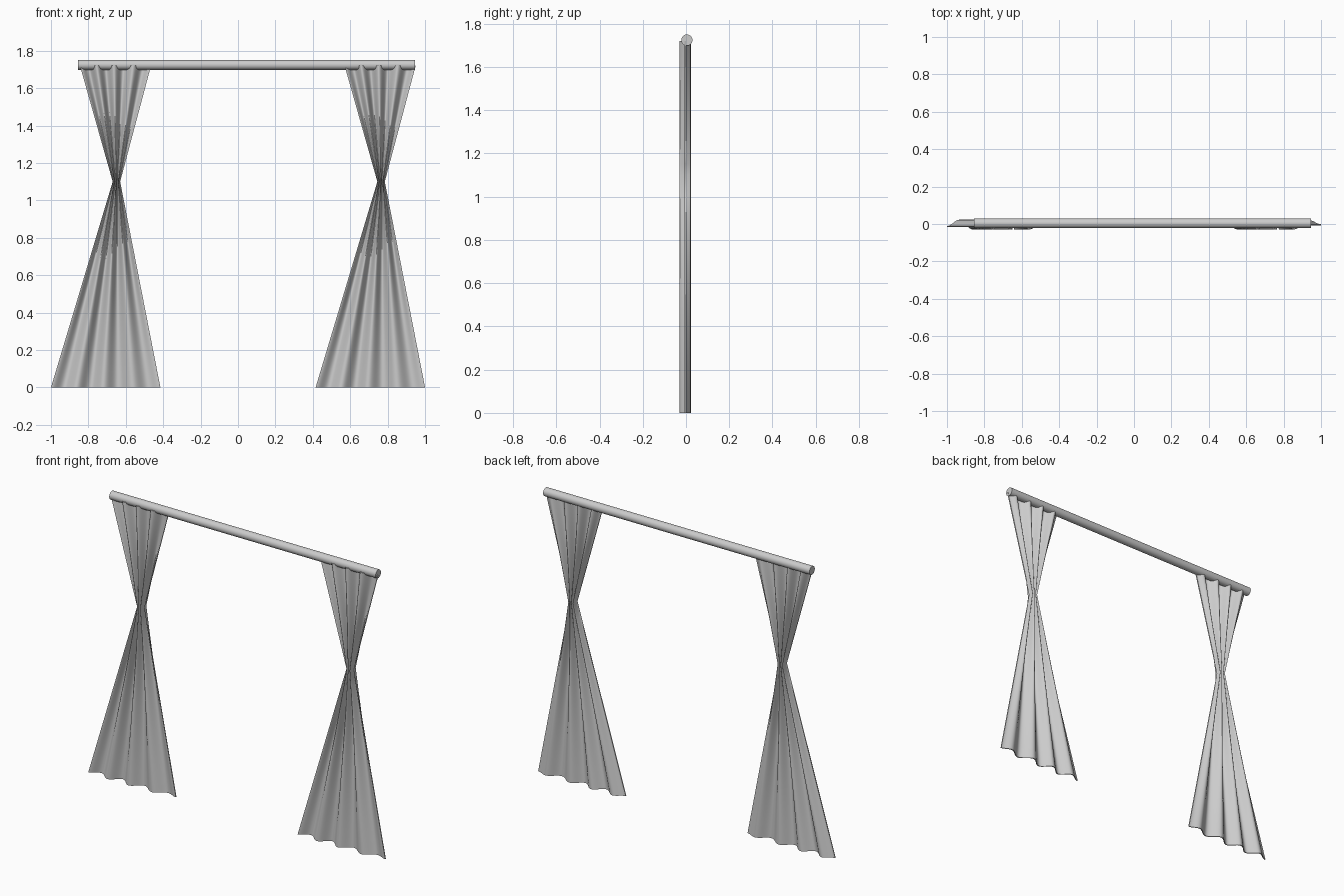
import bpy, bmesh, math

cube = bpy.data.objects.get("Cube")
if cube:
    bpy.data.objects.remove(cube, do_unlink=True)

# One plain grey for everything
grey = bpy.data.materials.new("plain_grey")
grey.use_nodes = True
color = (0.6, 0.6, 0.6, 1)
grey.diffuse_color = color
grey.node_tree.nodes["Principled BSDF"].inputs["Base Color"].default_value = color

# Fold crests and valleys across the cloth: (fraction of width, depth)
FOLDS = [(0, -.014), (.115, .02), (.235, -.026), (.36, .021), (.48, -.027),
         (.61, .02), (.75, -.026), (.89, .018), (1, -.004)]
# Straight outline of one curtain: (height, left edge, right edge)
OUTLINE = [(0, -1, -.415), (1.1, -.67, -.63), (1.72, -.845, -.465)]
COLUMNS, ROWS, HALF_THICK = 96, 12, .003


def fold_depth(f):
    for (a, ya), (b, yb) in zip(FOLDS, FOLDS[1:]):
        if f <= b:
            t = (1 - math.cos(math.pi * (f - a) / (b - a))) / 2
            return ya + (yb - ya) * t
    return FOLDS[-1][1]


def row_list():
    rows = []
    for low, high in zip(OUTLINE, OUTLINE[1:]):
        for i in range(ROWS):
            rows.append([p + (q - p) * i / ROWS for p, q in zip(low, high)])
    return rows + [list(OUTLINE[-1])]


# Pleated cloth gathered at a waist, as a thin closed sheet
def curtain(name, shift):
    bm = bmesh.new()
    loops = []
    for z, left, right in row_list():
        loop = []
        for side in (-1, 1):
            for i in range(COLUMNS + 1):
                f = i / COLUMNS if side < 0 else 1 - i / COLUMNS
                loop.append(bm.verts.new((left + (right - left) * f + shift,
                                          fold_depth(f) + side * HALF_THICK, z)))
        loops.append(loop)
    n = len(loops[0])
    for low, high in zip(loops, loops[1:]):
        for i in range(n):
            j = (i + 1) % n
            bm.faces.new((low[i], low[j], high[j], high[i]))
    # Hem and top edge
    for loop in (loops[0], loops[-1]):
        for i in range(COLUMNS):
            bm.faces.new((loop[i], loop[i + 1], loop[n - 2 - i], loop[n - 1 - i]))
    bmesh.ops.recalc_face_normals(bm, faces=bm.faces)
    mesh = bpy.data.meshes.new(name)
    bm.to_mesh(mesh)
    bm.free()
    obj = bpy.data.objects.new(name, mesh)
    bpy.context.collection.objects.link(obj)
    return obj


parts = [curtain("right_curtain", 0), curtain("left_curtain", 1.415)]

# Round rod with flat ends
bpy.ops.mesh.primitive_cylinder_add(vertices=48, radius=.026, depth=1.8,
                                    location=(.045, .004, 1.724),
                                    rotation=(0, math.pi / 2, 0))
rod = bpy.context.object
rod.name = "curtain_rod"
parts.append(rod)

for obj in parts:
    obj.data.materials.append(grey)
    bpy.ops.object.select_all(action="DESELECT")
    obj.select_set(True)
    bpy.context.view_layer.objects.active = obj
    bpy.ops.object.shade_smooth_by_angle(angle=math.radians(50))
